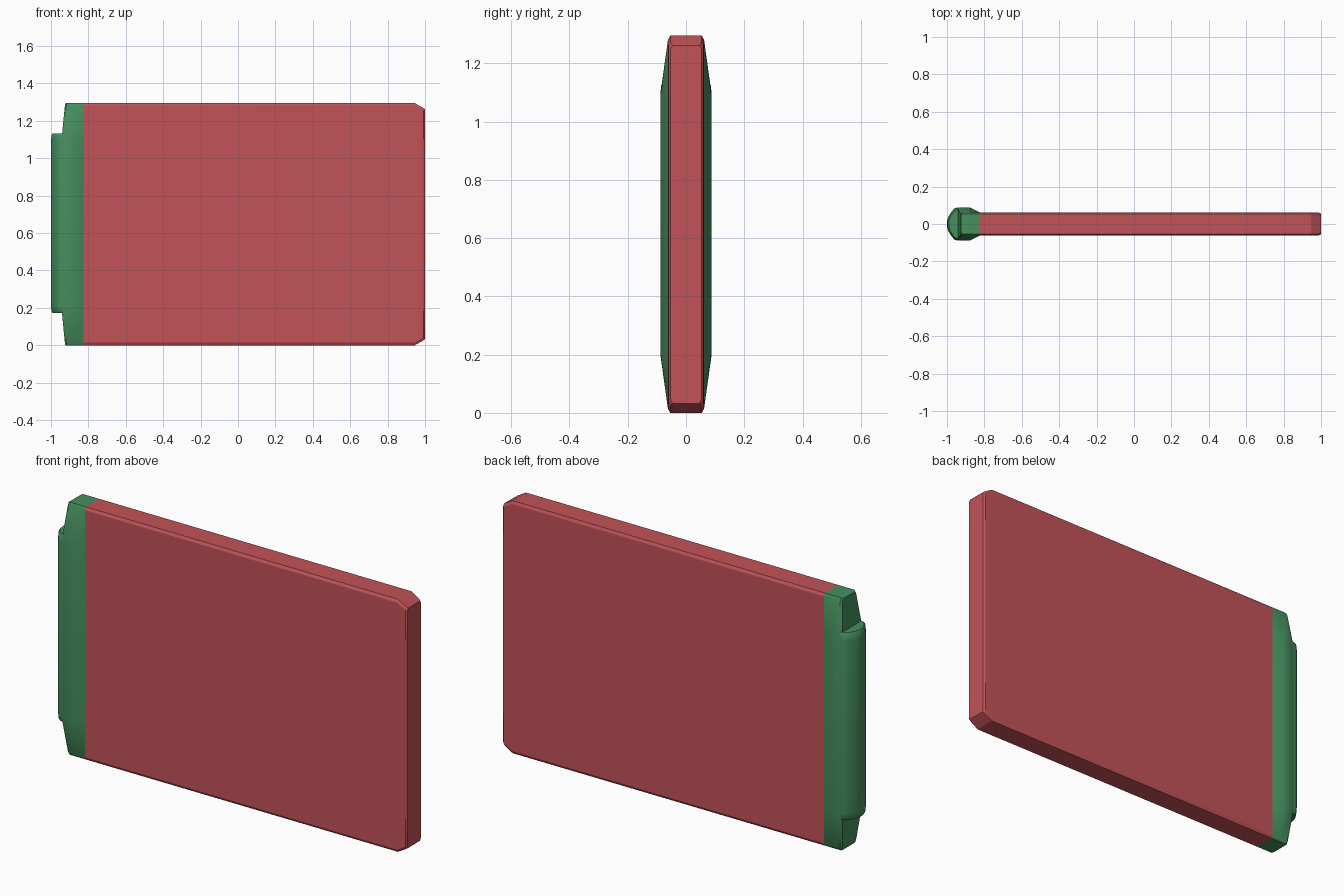
import bpy, bmesh, math

if "Cube" in bpy.data.objects:
    bpy.data.objects.remove(bpy.data.objects["Cube"], do_unlink=True)

H = 1.295   # overall height
T = 0.062   # half thickness of the slab


def material(name, rgb):
    m = bpy.data.materials.new(name)
    m.use_nodes = True
    m.diffuse_color = (*rgb, 1)
    m.node_tree.nodes["Principled BSDF"].inputs["Base Color"].default_value = (*rgb, 1)
    return m


def loft(name, rings, mat, angle):
    """Skin closed rings of points and close both ends with strips between mirrored sides."""
    bm = bmesh.new()
    vs = [[bm.verts.new(p) for p in r] for r in rings]
    n = len(rings[0])
    for a, b in zip(vs, vs[1:]):
        for i in range(n):
            j = (i + 1) % n
            bm.faces.new((a[i], a[j], b[j], b[i]))
    for r in (vs[0], vs[-1]):
        for i in range(n // 2 - 1):
            bm.faces.new((r[i], r[i + 1], r[n - 2 - i], r[n - 1 - i]))
    bmesh.ops.recalc_face_normals(bm, faces=bm.faces)
    me = bpy.data.meshes.new(name)
    bm.to_mesh(me)
    bm.free()
    me.materials.append(mat)
    ob = bpy.data.objects.new(name, me)
    bpy.context.collection.objects.link(ob)
    bpy.ops.object.select_all(action='DESELECT')
    ob.select_set(True)
    bpy.context.view_layer.objects.active = ob
    bpy.ops.object.shade_smooth_by_angle(angle=math.radians(angle))
    return ob


def section(x, mid=T, end=T, inset=0.0, bulge=0.0):
    """Upright cross-section at x: mid and end are half widths, bulge pushes the middle out."""
    half = [(end - 0.008, inset, 0), (end, inset + 0.014, 0), (mid, 0.2, bulge)]
    half += [(y, H - z, b) for y, z, b in reversed(half)]
    return ([(x - b, y, z) for y, z, b in half] +
            [(x - b, -y, z) for y, z, b in reversed(half)])


red = material("muted red", (0.54, 0.087, 0.100))
green = material("muted green", (0.061, 0.275, 0.112))

# Main slab with chamfered far corners
loft("slab_body", [section(-0.825), section(0.945),
                   section(0.992, T - 0.002, T - 0.002, 0.027),
                   section(1.0, T - 0.008, T - 0.008, 0.033)], red, 25)

# Flared end cap, thicker along the middle of its height
loft("end_cap", [section(-0.825), section(-0.875, 0.087),
                 section(-0.918, 0.088, T, 0, 0.016),
                 section(-0.926, 0.082, T - 0.006, 0.004, 0.018)], green, 35)

# Rounded tab along the end of the cap
tab_half = [(-0.90, 0.080), (-0.945, 0.088), (-0.962, 0.082),
            (-0.978, 0.062), (-0.992, 0.040), (-1.0, 0.018)]


def tab_ring(z, s):
    pts = [(-0.90 + (x + 0.90) * s, y * s, z) for x, y in tab_half]
    return pts + [(x, -y, z) for x, y, z in reversed(pts)]


loft("end_tab", [tab_ring(z, s) for z, s in
                 ((0.172, 0.90), (0.182, 0.97), (0.21, 1.0),
                  (1.095, 1.0), (1.123, 0.97), (1.133, 0.90))], green, 35)
